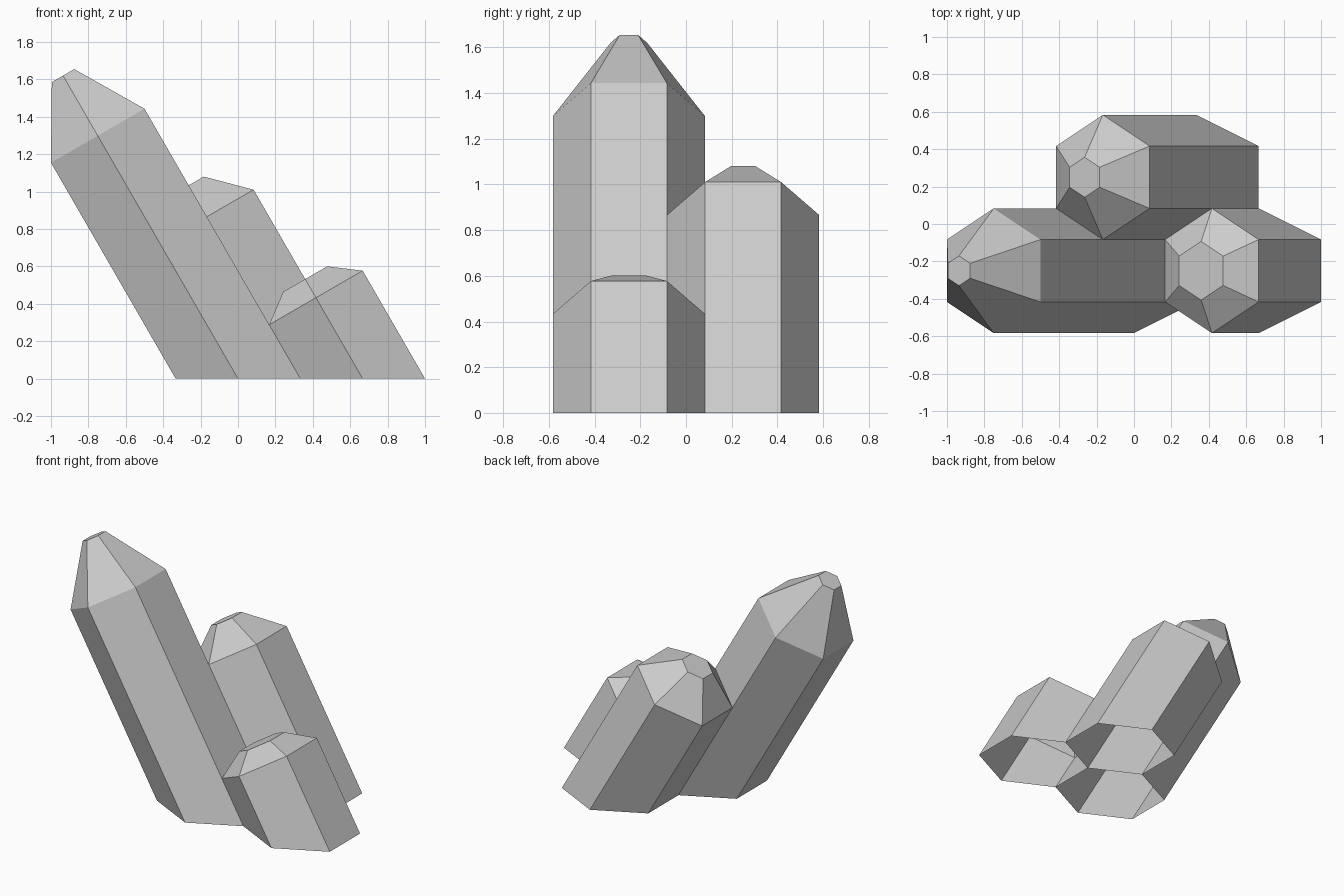
import bpy, bmesh
from math import sin, cos, pi, radians

if "Cube" in bpy.data.objects:
    bpy.data.objects.remove(bpy.data.objects["Cube"])

TILT = radians(30)   # lean towards -x
R = 1 / 3            # hexagon radius of every shaft


def ring(bm, x0, y0, length, radius):
    """Hexagon square to the leaning axis, at a distance along it."""
    cx, cz = x0 - length * sin(TILT), length * cos(TILT)
    verts = []
    for i in range(6):
        a = pi / 6 + i * pi / 3
        u, v = radius * cos(a), radius * sin(a)
        verts.append(bm.verts.new((cx + u * cos(TILT), y0 + v, cz + u * sin(TILT))))
    return verts


def crystal(name, x0, y0, shoulder, tip, tip_radius):
    bm = bmesh.new()
    # base ring, slid along the axis so it is cut flat on the ground
    base = ring(bm, x0, y0, 0, R)
    for v in base:
        v.co.x += v.co.z * sin(TILT) / cos(TILT)
        v.co.z = 0
    rings = [base, ring(bm, x0, y0, shoulder, R), ring(bm, x0, y0, tip, tip_radius)]
    # shaft and tapered point, open underneath
    for lo, hi in zip(rings, rings[1:]):
        for i in range(6):
            j = (i + 1) % 6
            bm.faces.new((lo[i], lo[j], hi[j], hi[i]))
    # flat tip
    bm.faces.new(rings[-1])
    mesh = bpy.data.meshes.new(name)
    bm.to_mesh(mesh)
    bm.free()
    bpy.context.collection.objects.link(bpy.data.objects.new(name, mesh))


crystal("tall_crystal", 0, -0.25, 1.5, 1.871, 0.08)
crystal("middle_crystal", 1 / 3, 0.25, 1.0, 1.194, 0.107)
crystal("short_crystal", 2 / 3, -0.25, 0.5, 0.615, 0.157)
